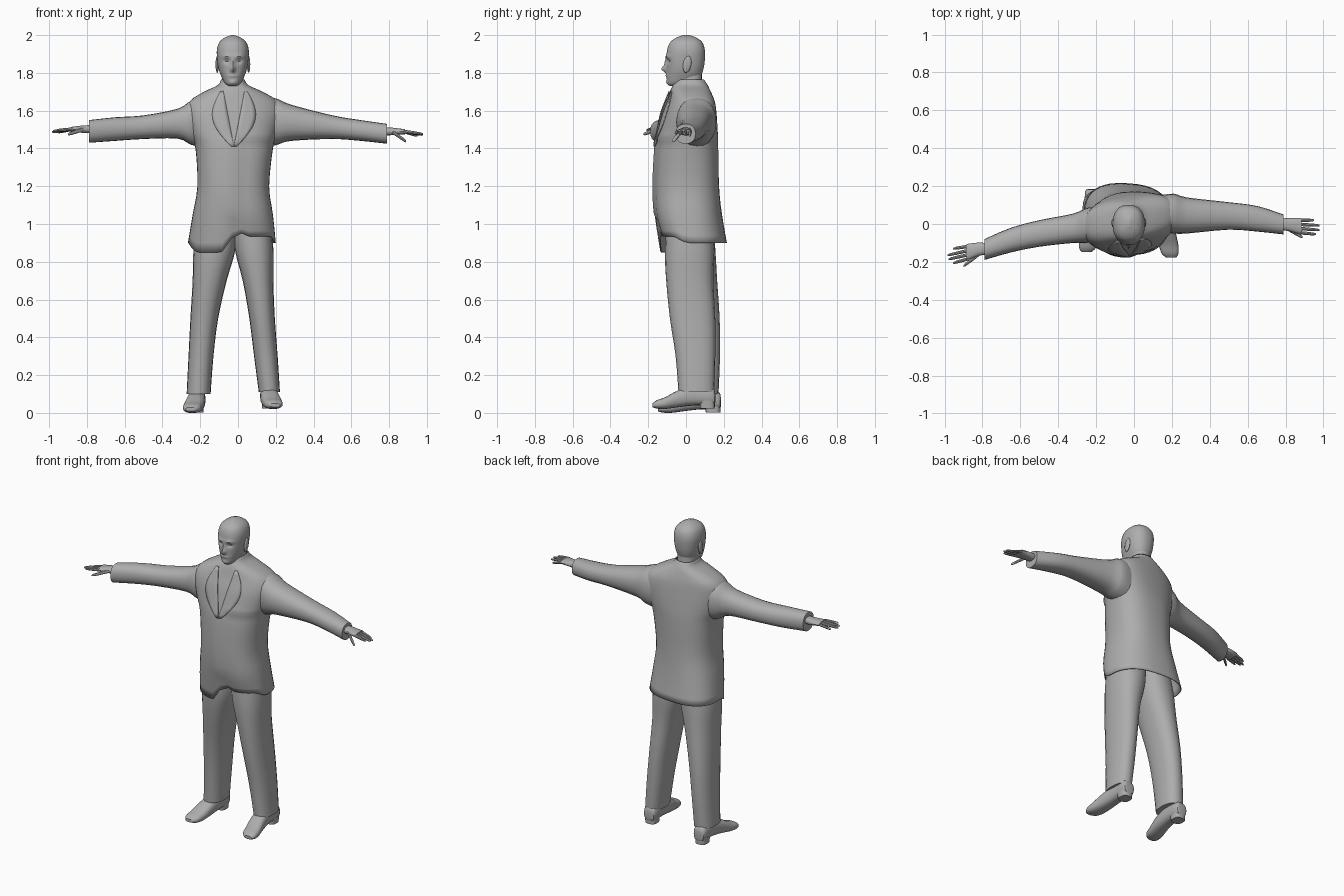
import bpy, bmesh, math
from mathutils import Vector

cube = bpy.data.objects.get("Cube")
if cube:
    bpy.data.objects.remove(cube, do_unlink=True)

grey = bpy.data.materials.new("plain grey")
grey.use_nodes = True
grey.diffuse_color = (0.42, 0.42, 0.42, 1)
grey.node_tree.nodes["Principled BSDF"].inputs["Base Color"].default_value = (0.42, 0.42, 0.42, 1)
made = []


def finish(name, bm):
    bmesh.ops.recalc_face_normals(bm, faces=bm.faces)
    mesh = bpy.data.meshes.new(name)
    bm.to_mesh(mesh)
    bm.free()
    mesh.materials.append(grey)
    obj = bpy.data.objects.new(name, mesh)
    bpy.context.collection.objects.link(obj)
    made.append(obj)
    return obj


def spline(rows, steps):
    """Smoothly fill in sections between the given ones."""
    out = []
    for i in range(len(rows) - 1):
        a, b = rows[max(i - 1, 0)], rows[i]
        c, d = rows[i + 1], rows[min(i + 2, len(rows) - 1)]
        for k in range(steps):
            t = k / steps
            out.append([q + t * (r - p) / 2 + t * t * (p - 2.5 * q + 2 * r - s / 2)
                        + t ** 3 * (1.5 * (q - r) + (s - p) / 2)
                        for p, q, r, s in zip(a, b, c, d)])
    return out + [list(rows[-1])]


def loft(name, axis, rows, sides=20, steps=3, power=2.3, caps=True, shape=None):
    """Rounded sections (position, a0, a1, b0, b1, optional skew) along an axis."""
    bm = bmesh.new()
    rings = []
    for t, a0, a1, b0, b1, *skew in spline(rows, steps):
        ring = []
        for k in range(sides):
            w = 2 * math.pi * k / sides
            c, s = math.cos(w), math.sin(w)
            a = (a1 - a0) / 2 * math.copysign(abs(c) ** (2 / power), c)
            b = (b0 + b1) / 2 + (b1 - b0) / 2 * math.copysign(abs(s) ** (2 / power), s)
            if skew:
                b += skew[0] * a
            a += (a0 + a1) / 2
            p = Vector({"x": (t, a, b), "y": (a, t, b), "z": (a, b, t)}[axis])
            if shape:
                shape(p)
            ring.append(bm.verts.new(p))
        rings.append(ring)
    for r, q in zip(rings, rings[1:]):
        for k in range(sides):
            j = (k + 1) % sides
            bm.faces.new((r[k], r[j], q[j], q[k]))
    if caps:
        bm.faces.new(rings[0])
        bm.faces.new(rings[-1])
    return finish(name, bm)


# Head with sculpted face
MID = -0.027
bumps = [(0, 1.82, .012, .017, -.028), (0, 1.852, .009, .022, -.010),
         (0, 1.784, .024, .007, -.006), (0, 1.748, .02, .012, -.006)]
for s in (-1, 1):
    bumps += [(s * .034, 1.887, .026, .010, -.008), (s * .032, 1.862, .016, .011, .013)]


def face(p):
    if p.y < -0.02:
        for x, z, sx, sz, amount in bumps:
            p.y += amount * math.exp(-((p.x - MID - x) / sx) ** 2 - ((p.z - z) / sz) ** 2)


loft("head", "z", [
    (1.73, -.05, -.005, -.085, -.02), (1.745, -.07, .015, -.098, .03),
    (1.78, -.088, .033, -.102, .075), (1.82, -.102, .047, -.102, .092),
    (1.87, -.11, .055, -.104, .10), (1.92, -.112, .057, -.10, .10),
    (1.96, -.10, .045, -.085, .087), (1.985, -.073, .018, -.055, .058),
    (2.0, -.035, -.02, -.015, .02)], sides=72, steps=6, shape=face)
loft("neck", "z", [(1.66, -.10, .045, -.06, .10), (1.76, -.085, .03, -.052, .085),
                   (1.84, -.085, .03, -.05, .085)])
for side, s in (("right", -1), ("left", 1)):
    bm = bmesh.new()
    bmesh.ops.create_uvsphere(bm, u_segments=12, v_segments=8, radius=1)
    for v in bm.verts:
        v.co = Vector((MID + s * .083 + v.co.x * .009, .006 + v.co.y * .022 + v.co.z * .006,
                       1.845 + v.co.z * .045))
    finish(side + "_ear", bm)


# Jacket: lapped front, right panel hanging lower than the left
def drape(p):
    drop = min(max((1.05 - p.z) / .15, 0), 1)
    if p.y < 0:
        fade = min(-p.y / .08, 1)
        if p.x > -.012 and p.z < 1.45:
            p.y += .014 * fade
        lower = -.05 if p.x < -.03 else .035
        gap = .09 * math.exp(-((p.x + .02) / .03) ** 2)
        p.z += drop * fade * (lower + gap)


jacket = loft("jacket", "z", [
    (1.765, -.09, .035, -.055, .095, 0), (1.735, -.107, .055, -.07, .115, 0),
    (1.70, -.18, .13, -.085, .13, .08), (1.65, -.255, .21, -.10, .145, .13),
    (1.58, -.27, .23, -.125, .155, .13), (1.48, -.25, .205, -.15, .165, .1),
    (1.4, -.225, .185, -.168, .17, .05), (1.2, -.215, .165, -.178, .175, 0),
    (1.05, -.24, .185, -.17, .19, -.05), (.9, -.265, .2, -.14, .215, -.06)],
    sides=40, power=2.5, caps=False, shape=drape)
shell = jacket.modifiers.new("thickness", "SOLIDIFY")
shell.thickness = .006
shell.offset = -1

# Lapels laid onto the chest
for side, s in (("right", -1), ("left", 1)):
    bm = bmesh.new()
    grid = []
    for i in range(13):
        t = i / 12
        width = .015 + .07 * math.sin(math.pi * t)
        grid.append([bm.verts.new((-.022 + s * (.055 * (1 - t) + u / 4 * width), -.4, 1.70 - .29 * t))
                     for u in range(5)])
    for r, q in zip(grid, grid[1:]):
        for u in range(4):
            bm.faces.new((r[u], r[u + 1], q[u + 1], q[u]))
    lapel = finish(side + "_lapel", bm)
    wrap = lapel.modifiers.new("lay on chest", "SHRINKWRAP")
    wrap.target = jacket
    wrap.wrap_method = "PROJECT"
    wrap.use_project_y = True
    wrap.wrap_mode = "ABOVE_SURFACE"
    wrap.offset = .004
    thick = lapel.modifiers.new("thickness", "SOLIDIFY")
    thick.thickness = .005
    thick.offset = 0

# Sleeves
loft("right_sleeve", "x", [
    (-.17, -.07, .09, 1.40, 1.67), (-.25, -.10, .085, 1.42, 1.652),
    (-.32, -.10, .055, 1.452, 1.61), (-.5, -.12, .02, 1.45, 1.575),
    (-.65, -.15, -.02, 1.44, 1.565), (-.79, -.19, -.08, 1.43, 1.55)])
loft("left_sleeve", "x", [
    (.13, -.04, .15, 1.40, 1.68), (.21, -.05, .16, 1.42, 1.662),
    (.28, -.05, .14, 1.44, 1.632), (.5, -.03, .115, 1.45, 1.575),
    (.65, -.04, .095, 1.44, 1.55), (.79, -.055, .05, 1.425, 1.53)])


# Hands
def hand(side, s, wrist_y, knuckle_y, z, tips, thumb):
    loft(side + "_palm", "x", [
        (s * .77, wrist_y - .03, wrist_y + .03, z - .022, z + .022),
        (s * .82, wrist_y - .036, wrist_y + .034, z - .02, z + .02),
        (s * .885, knuckle_y - .046, knuckle_y + .042, z - .015, z + .012)], sides=14)
    jobs = [(.875, knuckle_y + .03 - .022 * i, tip, .009) for i, tip in enumerate(tips)]
    jobs.append((.815, wrist_y - .025, thumb, .011))
    names = ("little", "ring", "middle", "index", "thumb")
    for label, (x, y, (tx, ty, tz), r) in zip(names, jobs):
        rows = []
        for t, k in ((0, 1), (.55, .95), (.9, .75), (1, .35)):
            cy, cz = y + (ty - y) * t, z + (tz - z) * t
            rows.append((s * (x + (tx - x) * t), cy - r * k, cy + r * k, cz - r * k, cz + r * k))
        loft(side + "_" + label + "_finger", "x", rows, sides=8, steps=2, power=2)


hand("right", -1, -.132, -.148, 1.502,
     [(.955, -.13, 1.485), (.985, -.165, 1.487), (.98, -.186, 1.492), (.955, -.206, 1.497)],
     (.9, -.222, 1.475))
hand("left", 1, -.002, -.01, 1.49,
     [(.95, .02, 1.467), (.98, -.008, 1.472), (.98, -.032, 1.476), (.96, -.054, 1.48)],
     (.89, -.07, 1.437))

# Trousers
loft("right_trouser_leg", "z", [
    (1.05, -.2, .0, -.1, .14), (.87, -.235, -.012, -.11, .155), (.7, -.24, -.06, -.09, .165),
    (.5, -.252, -.105, -.055, .178), (.3, -.262, -.13, -.03, .18), (.1, -.272, -.145, -.015, .172)])
loft("left_trouser_leg", "z", [
    (1.05, -.03, .17, -.1, .14), (.87, -.018, .187, -.112, .15), (.7, .025, .187, -.105, .145),
    (.5, .06, .195, -.085, .155), (.3, .085, .21, -.055, .155), (.11, .11, .222, -.04, .15)])


# Shoes: upper and stepped heel
def shoe(side, s, dx, dy, dz):
    def place(p):
        p.x, p.y, p.z = s * p.x + dx, p.y + dy, p.z + dz
    loft(side + "_shoe", "y", [
        (.155, .14, .185, .05, .09), (.14, .122, .203, .035, .13), (.05, .117, .207, .035, .14),
        (-.04, .12, .22, .025, .115), (-.11, .132, .234, .016, .078),
        (-.155, .145, .235, .018, .062), (-.178, .17, .222, .025, .045)],
        power=2.6, shape=place)
    loft(side + "_heel", "z", [(.018, .128, .2, .075, .152), (.06, .125, .203, .07, .153)],
         steps=1, power=3, shape=place)


shoe("left", 1, 0, 0, .005)
shoe("right", -1, -.055, .03, -.016)

# Smooth shading with crisp creases
bpy.ops.object.select_all(action="DESELECT")
for obj in made:
    obj.select_set(True)
bpy.context.view_layer.objects.active = made[0]
bpy.ops.object.shade_smooth_by_angle(angle=math.radians(40))
